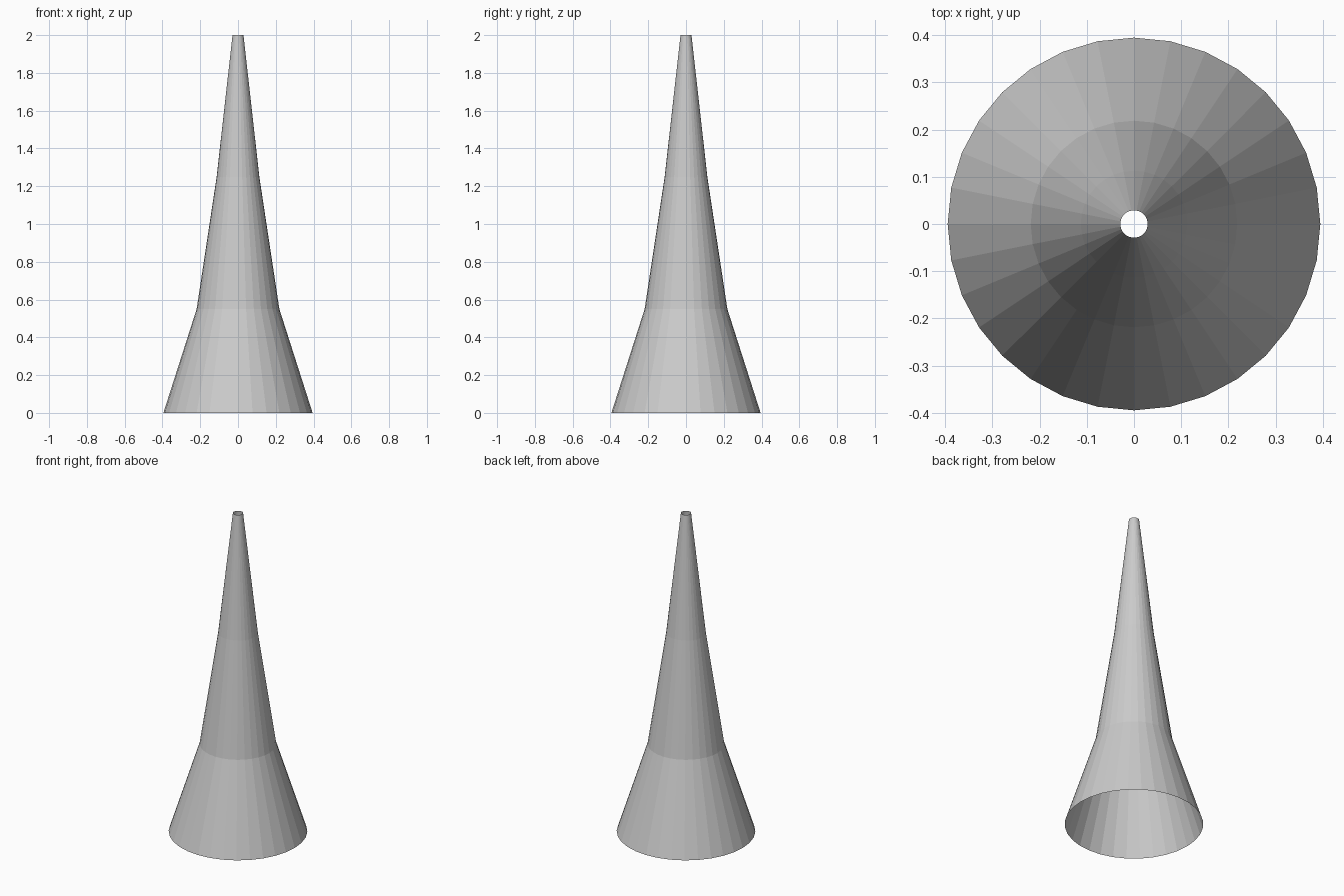
import bpy, bmesh
from math import cos, sin, tau

if "Cube" in bpy.data.objects:
    bpy.data.objects.remove(bpy.data.objects["Cube"])

SIDES = 32
# (radius, height) from the wide base to the narrow tip
PROFILE = [(0.395, 0.0), (0.219, 0.55), (0.113, 1.25), (0.029, 2.0)]

# Open-ended tapered shell, flat shaded
bm = bmesh.new()
rings = [[bm.verts.new((r * cos(tau * i / SIDES), r * sin(tau * i / SIDES), z))
          for i in range(SIDES)] for r, z in PROFILE]
for low, high in zip(rings, rings[1:]):
    for i in range(SIDES):
        j = (i + 1) % SIDES
        bm.faces.new((low[i], low[j], high[j], high[i]))

mesh = bpy.data.meshes.new("tapered_cone")
bm.to_mesh(mesh)
bm.free()
bpy.context.collection.objects.link(bpy.data.objects.new("tapered_cone", mesh))
